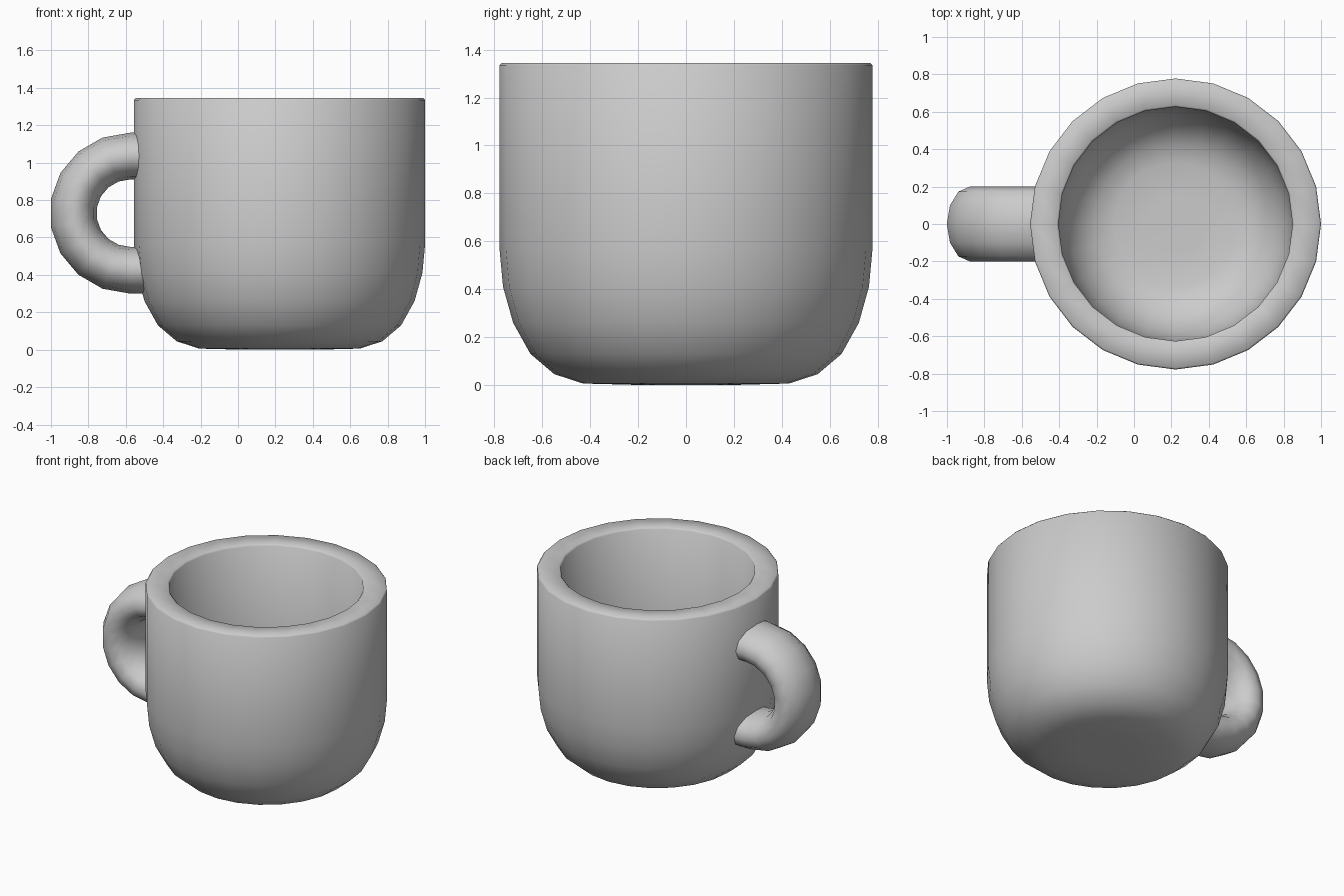
import bpy, bmesh
from math import sin, cos, pi, radians

if "Cube" in bpy.data.objects:
    bpy.data.objects.remove(bpy.data.objects["Cube"])

CX = 0.222  # mug axis


def loft(name, rings):
    """Skin closed rings of points and cap both ends."""
    bm = bmesh.new()
    loops = [[bm.verts.new(p) for p in ring] for ring in rings]
    n = len(loops[0])
    for a, b in zip(loops, loops[1:]):
        for i in range(n):
            j = (i + 1) % n
            bm.faces.new((a[i], a[j], b[j], b[i]))
    bm.faces.new(loops[0])
    bm.faces.new(loops[-1])
    bmesh.ops.recalc_face_normals(bm, faces=bm.faces)
    mesh = bpy.data.meshes.new(name)
    bm.to_mesh(mesh)
    bm.free()
    ob = bpy.data.objects.new(name, mesh)
    bpy.context.collection.objects.link(ob)
    bpy.ops.object.select_all(action='DESELECT')
    ob.select_set(True)
    bpy.context.view_layer.objects.active = ob
    bpy.ops.object.shade_smooth_by_angle(angle=radians(50))
    return ob


# Cup: outer wall, rim, then inner wall down to the inside floor
profile = [(0.20, 0.0), (0.43, 0.006), (0.55, 0.045), (0.65, 0.13),
           (0.722, 0.26), (0.764, 0.41), (0.778, 0.56), (0.778, 1.335),
           (0.769, 1.345), (0.636, 1.345), (0.626, 1.335), (0.626, 0.58),
           (0.612, 0.45), (0.575, 0.335), (0.51, 0.24), (0.43, 0.18),
           (0.33, 0.152), (0.15, 0.148)]
SEG = 24
loft("cup", [[(CX + r * cos(2 * pi * i / SEG), r * sin(2 * pi * i / SEG), z)
              for i in range(SEG)] for r, z in profile])

# Handle: flattened tube on a half circle, ends sunk into the cup wall
HX, HZ, R, THICK, WIDTH = -0.577, 0.73, 0.305, 0.125, 0.20


def section(x, angle):
    ring = []
    for i in range(12):
        t = 2 * pi * i / 12
        r = R + THICK * cos(t)
        ring.append((x + r * cos(angle), WIDTH * sin(t), HZ + r * sin(angle)))
    return ring


rings = [section(-0.46, pi / 2)]
rings += [section(HX, radians(90 + 20 * k)) for k in range(10)]
rings.append(section(-0.46, 3 * pi / 2))
loft("handle", rings)
